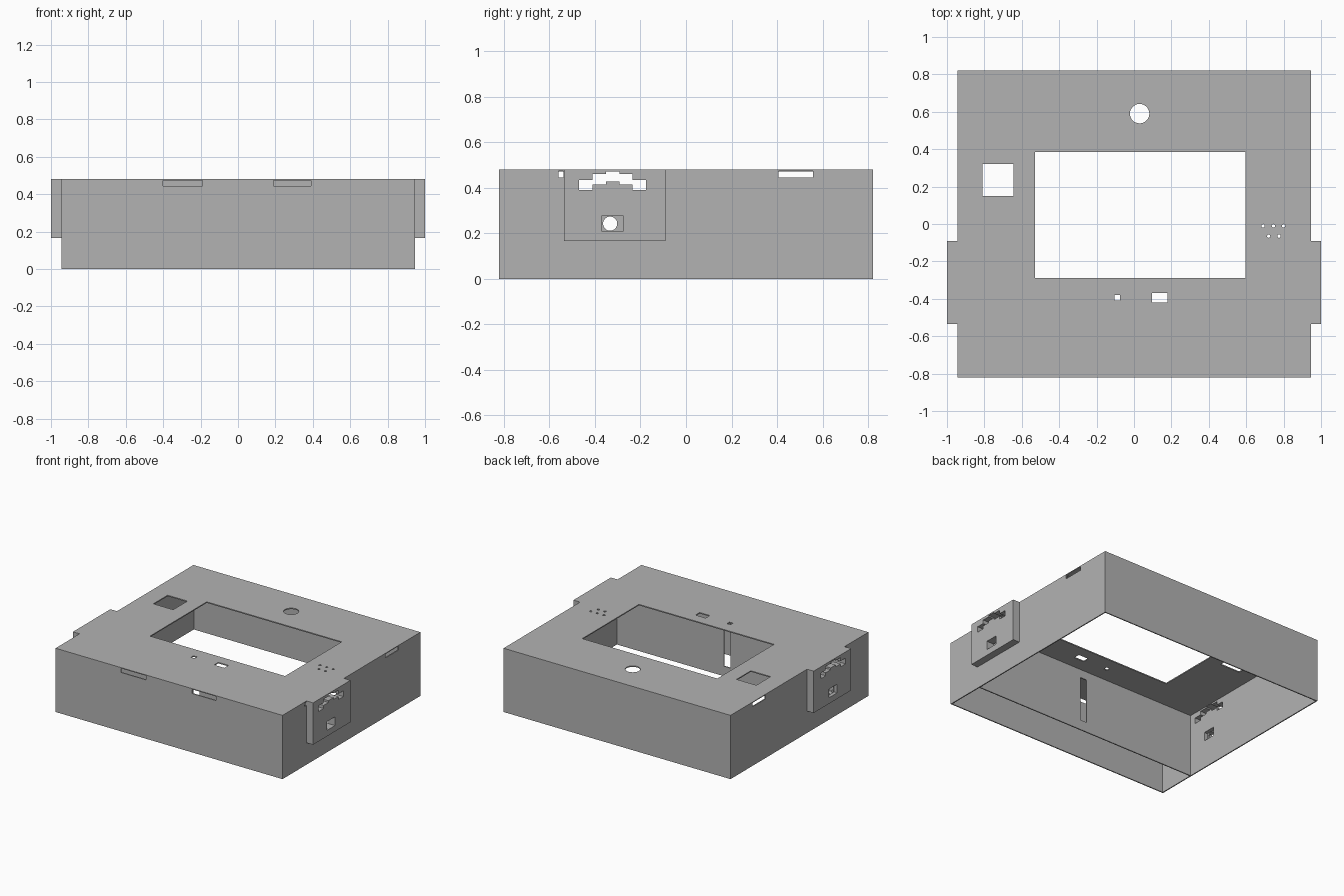
import bpy, bmesh, math
from mathutils import Vector

if "Cube" in bpy.data.objects:
    bpy.data.objects.remove(bpy.data.objects["Cube"], do_unlink=True)

W, D, H, T = 0.945, 0.82, 0.48, 0.008   # half width, half depth, height, wall
PART_Y = -0.52                          # inner partition position

grey = bpy.data.materials.new("plain grey")
grey.use_nodes = True
grey.diffuse_color = (0.45, 0.45, 0.45, 1)
grey.node_tree.nodes["Principled BSDF"].inputs["Base Color"].default_value = (0.45, 0.45, 0.45, 1)


def prism(name, outline, axis, lo, hi):
    """Extrude a 2D outline along x, y or z between lo and hi."""
    place = {"x": lambda a, b, c: (c, a, b),
             "y": lambda a, b, c: (a, c, b),
             "z": lambda a, b, c: (a, b, c)}[axis]
    bm = bmesh.new()
    face = bm.faces.new([bm.verts.new(place(a, b, lo)) for a, b in outline])
    ext = bmesh.ops.extrude_face_region(bm, geom=[face])
    verts = [v for v in ext["geom"] if isinstance(v, bmesh.types.BMVert)]
    bmesh.ops.translate(bm, verts=verts, vec=Vector(place(0, 0, hi - lo)))
    bmesh.ops.recalc_face_normals(bm, faces=bm.faces)
    mesh = bpy.data.meshes.new(name)
    bm.to_mesh(mesh)
    bm.free()
    mesh.materials.append(grey)
    obj = bpy.data.objects.new(name, mesh)
    bpy.context.collection.objects.link(obj)
    return obj


def rect(a0, a1, b0, b1):
    return [(a0, b0), (a1, b0), (a1, b1), (a0, b1)]


def circle(a, b, r, n=32):
    return [(a + r * math.cos(math.tau * i / n), b + r * math.sin(math.tau * i / n))
            for i in range(n)]


def combine(obj, tool, operation="DIFFERENCE"):
    """Apply a boolean and discard the tool."""
    mod = obj.modifiers.new("shape", "BOOLEAN")
    mod.operation, mod.solver, mod.object = operation, "EXACT", tool
    bpy.context.view_layer.objects.active = obj
    bpy.ops.object.modifier_apply(modifier=mod.name)
    bpy.data.objects.remove(tool, do_unlink=True)


def cut(outline, axis, lo, hi):
    combine(body, prism("cutter", outline, axis, lo, hi))


# Outer case with a raised block on each side
body = prism("enclosure", rect(-W, W, -D, D), "z", 0, H)
for s in (-1, 1):
    x0, x1 = sorted((s * 0.9, s))
    combine(body, prism("side_block", rect(-0.535, -0.09, 0.165, H), "x", x0, x1), "UNION")

# Two cavities open at the bottom, leaving a partition between them
for y0, y1 in ((-D + T, PART_Y - T / 2), (PART_Y + T / 2, D - T)):
    cut(rect(-W + T, W - T, y0, y1), "z", -0.1, H - T)

# Top openings: screen, square window, small slot and hole, round hole
for hole in (rect(-0.53, 0.595, -0.29, 0.385), rect(-0.81, -0.645, 0.15, 0.32),
             rect(0.095, 0.18, -0.42, -0.37), rect(-0.105, -0.075, -0.41, -0.38),
             circle(0.03, 0.59, 0.052)):
    cut(hole, "z", H - 0.03, H + 0.1)

# Speaker holes in two rows
for y, xs in ((-0.01, (0.69, 0.745, 0.8)), (-0.065, (0.72, 0.775))):
    for x in xs:
        cut(circle(x, y, 0.009, 12), "z", H - 0.03, H + 0.1)

# Clip slots in the front wall and the slot in the partition
for x0, x1 in ((-0.4, -0.19), (0.19, 0.39)):
    cut(rect(x0, x1, 0.443, 0.474), "y", -0.9, -0.78)
cut(rect(-0.01, 0.045, 0.075, 0.41), "y", PART_Y - 0.05, PART_Y + 0.05)

# Stepped arch of windows through the side blocks
half = [(0.147, 0.39), (0.147, 0.433), (0.088, 0.433), (0.088, 0.46), (0.03, 0.46), (0.03, 0.47)]
under = [(0.03, 0.427), (0.03, 0.413), (0.088, 0.413), (0.088, 0.39)]
mid = -0.322
arch = ([(mid + a, b) for a, b in half] + [(mid - a, b) for a, b in reversed(half)]
        + [(mid - a, b) for a, b in reversed(under)] + [(mid + a, b) for a, b in under])

for s in (-1, 1):
    def side_cut(outline, near, far):
        cut(outline, "x", *sorted((s * near, s * far)))
    side_cut(arch, 0.85, 1.1)
    # Clip slots in the side walls
    side_cut(rect(0.405, 0.558, 0.445, 0.474), 0.9, 1.1)
    side_cut(rect(-0.56, -0.537, 0.445, 0.474), 0.9, 1.1)
    # Square socket, with a thin round-holed web on one side
    socket = rect(-0.37, -0.275, 0.21, 0.275)
    if s > 0:
        side_cut(socket, 0.85, 1.1)
    else:
        side_cut(socket, 0.85, 0.965)
        side_cut(socket, 0.975, 1.1)
        side_cut(circle(-0.333, 0.242, 0.031), 0.85, 1.1)
